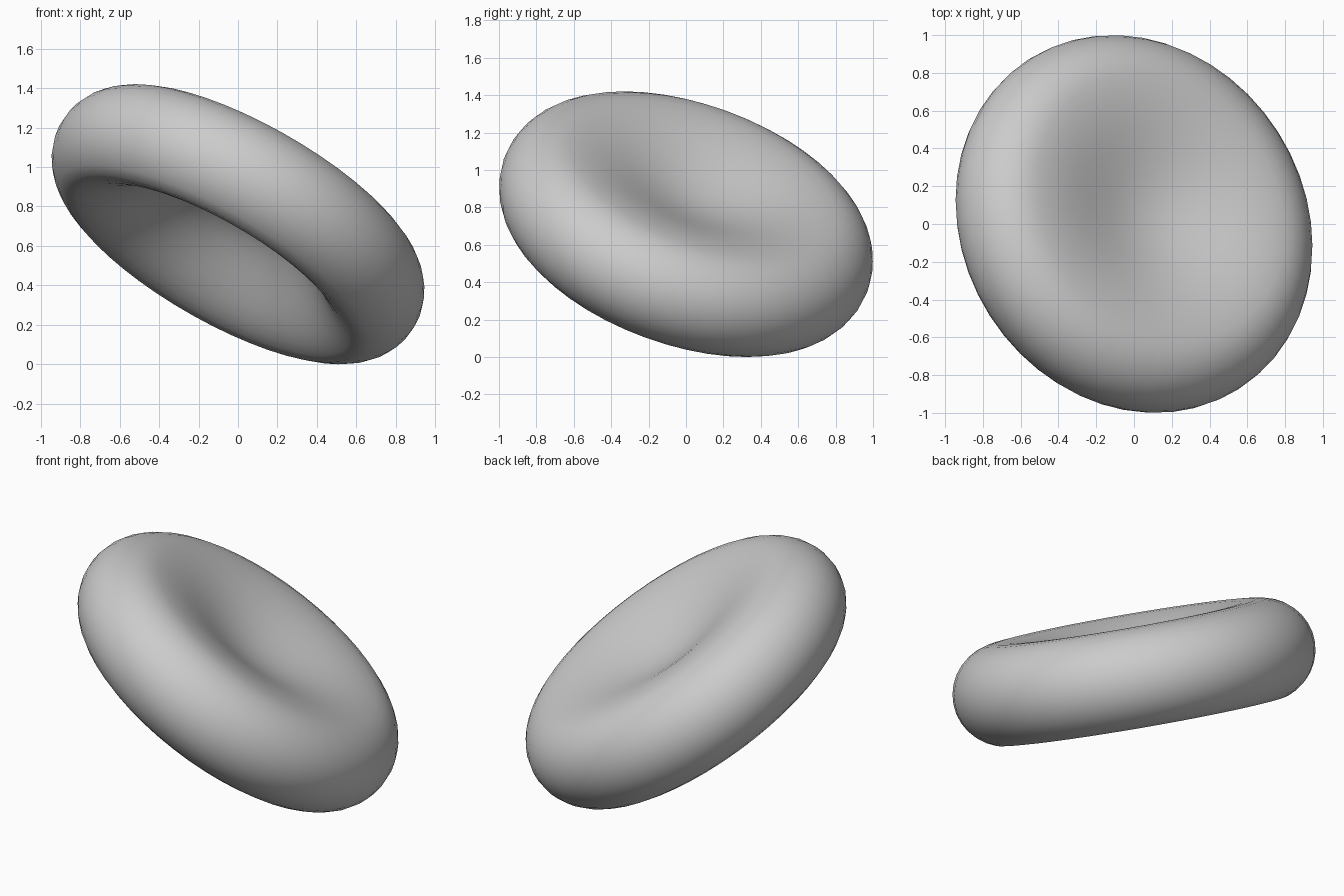
import bpy
import bmesh
import math
from mathutils import Vector

cube = bpy.data.objects.get("Cube")
if cube:
    bpy.data.objects.remove(cube, do_unlink=True)

RING = 0.745      # distance from the axis to the middle of the rim
RIM = 0.29        # rounded rim radius
DIMPLE = 0.15     # height of the middle of the upper dimple
HOLLOW = 0.1      # height of the roof of the deep hollow underneath
ROOF = 0.15       # radius of the flat roof of the hollow
LIP = math.radians(-70)   # where the rim turns into the hollow
TILT = Vector((0.476, 0.303, 0.826))


def material(name, rgb):
    mat = bpy.data.materials.new(name)
    mat.use_nodes = True
    colour = (*rgb, 1.0)
    mat.diffuse_color = colour
    mat.node_tree.nodes["Principled BSDF"].inputs["Base Color"].default_value = colour
    return mat


def ease(start, end, steps):
    """Smooth S-curve between two (radius, height) points, end left out."""
    points = []
    for i in range(steps):
        t = i / steps
        s = (1 - math.cos(math.pi * t)) / 2
        points.append((start[0] + (end[0] - start[0]) * t,
                       start[1] + (end[1] - start[1]) * s))
    return points


def rim_arc(steps):
    """Rounded rim from its crest, round the outside, to the lip."""
    angles = [math.pi / 2 + (LIP - math.pi / 2) * i / steps for i in range(steps + 1)]
    return [(RING + RIM * math.cos(a), RIM * math.sin(a)) for a in angles]


# Section: upper dimple, rim, then the hollow underneath
rim = rim_arc(14)
outline = ease((0, DIMPLE), rim[0], 10) + rim[:-1]
outline += ease(rim[-1], (ROOF, HOLLOW), 12) + [(ROOF, HOLLOW), (0, HOLLOW)]

# Spin the section into a solid disc
bm = bmesh.new()
verts = [bm.verts.new((r, 0, z)) for r, z in outline]
edges = [bm.edges.new(pair) for pair in zip(verts, verts[1:])]
bmesh.ops.spin(bm, geom=verts + edges, cent=(0, 0, 0), axis=(0, 0, 1),
               angle=math.tau, steps=48, use_merge=True)
bmesh.ops.remove_doubles(bm, verts=bm.verts, dist=0.0005)
bmesh.ops.recalc_face_normals(bm, faces=bm.faces)
for face in bm.faces:
    face.smooth = True

# Lean the disc and rest it on the ground
bm.transform(TILT.to_track_quat('Z', 'Y').to_matrix().to_4x4())
lowest = min(v.co.z for v in bm.verts)
bmesh.ops.translate(bm, verts=bm.verts, vec=(0, 0, -lowest))

mesh = bpy.data.meshes.new("dimpled_disc")
bm.to_mesh(mesh)
bm.free()
mesh.materials.append(material("light grey", (0.6, 0.6, 0.6)))
disc = bpy.data.objects.new("dimpled_disc", mesh)
bpy.context.collection.objects.link(disc)
